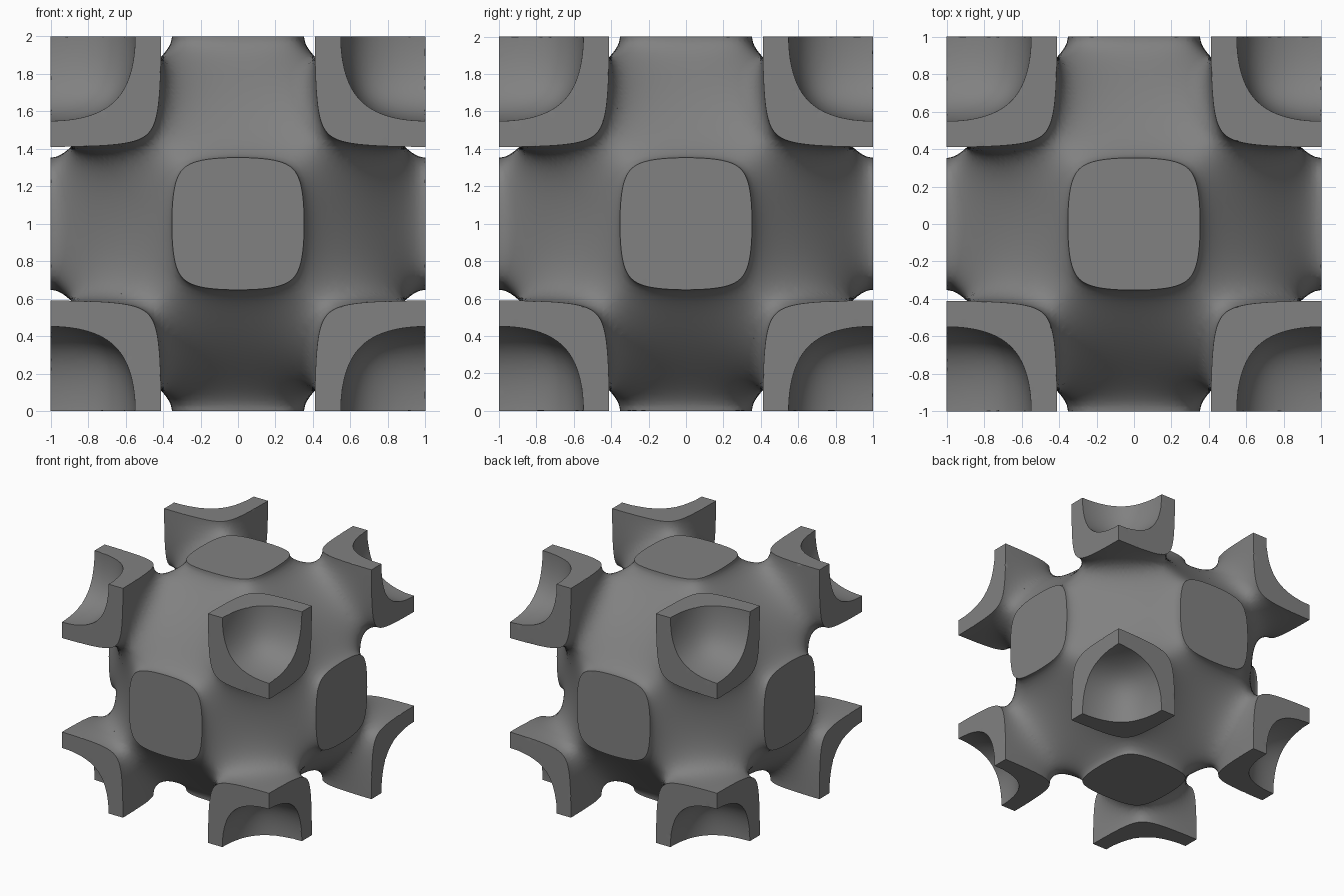
import bpy
import bmesh
from itertools import permutations, product
from math import cos, pi, radians
from mathutils import Vector

N = 36          # grid cells along one octant
WALL = 0.172    # half thickness of the sheet, in field units


def field(p):
    """Periodic field whose band around zero is the solid sheet."""
    a, b, c = (cos(pi * t) for t in p)
    return 0.6 * (a * b + b * c + c * a) + 0.4 * (a + b + c) + 0.25


def gradient(p):
    e = 0.001
    return Vector([field(p + d) - field(p - d)
                   for d in (Vector((e, 0, 0)), Vector((0, e, 0)), Vector((0, 0, e)))])


cube = bpy.data.objects.get("Cube")
if cube:
    bpy.data.objects.remove(cube)

bm = bmesh.new()
cache = {}
value = {g: field(Vector(g) / N) for g in product(range(N + 1), repeat=3)}


def grid_vert(g):
    if g not in cache:
        cache[g] = bm.verts.new(Vector(g) / N)
    return cache[g]


def crossing(g, h, level):
    """Vertex where the grid edge g-h meets a level of the field."""
    g, h = min(g, h), max(g, h)
    key = (g, h, level)
    if key not in cache:
        lo, hi = Vector(g) / N, Vector(h) / N
        side = value[g] > level
        for _ in range(14):
            mid = (lo + hi) / 2
            if (field(mid) > level) == side:
                lo = mid
            else:
                hi = mid
        cache[key] = bm.verts.new((lo + hi) / 2)
    return cache[key]


def add_face(verts, outward):
    face = bm.faces.new(verts)
    face.normal_update()
    if face.normal.dot(outward) < 0:
        face.normal_flip()


def slice_tetra(tet, level):
    """Part of the curved wall inside one tetrahedron."""
    high = [g for g in tet if value[g] > level]
    low = [g for g in tet if value[g] <= level]
    if not high or not low:
        return
    if len(high) == 2:
        (a, b), (c, d) = high, low
        edges = [(a, c), (a, d), (b, d), (b, c)]
    else:
        edges = [(g, h) for g in high for h in low]
    verts = [crossing(g, h, level) for g, h in edges]
    centre = sum((v.co for v in verts), Vector()) / len(verts)
    add_face(verts, gradient(centre) * (1 if level > 0 else -1))


def cap_triangle(tri, outward):
    """Part of the flat cut face inside one triangle."""
    verts = []
    for g, h in zip(tri, tri[1:] + tri[:1]):
        if abs(value[g]) < WALL:
            verts.append(grid_vert(g))
        for level in sorted((-WALL, WALL), reverse=value[g] > value[h]):
            if (value[g] > level) != (value[h] > level):
                verts.append(crossing(g, h, level))
    if len(verts) > 2:
        add_face(verts, outward)


def walk(start, order):
    """Corners met when stepping from start along the axes in order."""
    path = [start]
    for axis in order:
        g = list(path[-1])
        g[axis] += 1
        path.append(tuple(g))
    return path


# Curved walls of one octant
for cell in product(range(N), repeat=3):
    corners = [value[tuple(c + d for c, d in zip(cell, step))]
               for step in product((0, 1), repeat=3)]
    for level in (-WALL, WALL):
        if min(corners) <= level < max(corners):
            for order in permutations(range(3)):
                slice_tetra(walk(cell, order), level)

# Flat cut faces of one octant
for axis in range(3):
    others = [a for a in range(3) if a != axis]
    outward = Vector([float(a == axis) for a in range(3)])
    for i, j in product(range(N), repeat=2):
        start = [N, N, N]
        start[others[0]], start[others[1]] = i, j
        for order in permutations(others):
            cap_triangle(walk(tuple(start), order), outward)

mesh = bpy.data.meshes.new("lattice_cell")
bm.to_mesh(mesh)
bm.free()
lattice = bpy.data.objects.new("lattice_cell", mesh)
bpy.context.scene.collection.objects.link(lattice)
lattice.location.z = 1

# Mirror the octant into the whole cell
bpy.ops.object.select_all(action='DESELECT')
bpy.context.view_layer.objects.active = lattice
lattice.select_set(True)
mirror = lattice.modifiers.new("mirror", 'MIRROR')
mirror.use_axis = (True, True, True)
mirror.merge_threshold = 0.0001
bpy.ops.object.modifier_apply(modifier=mirror.name)

# Weld slivers
bm = bmesh.new()
bm.from_mesh(mesh)
bmesh.ops.remove_doubles(bm, verts=bm.verts, dist=0.004)
bm.to_mesh(mesh)
bm.free()

# Plain grey finish
grey = bpy.data.materials.new("mid_grey")
grey.use_nodes = True
colour = (0.22, 0.22, 0.22, 1)
grey.diffuse_color = colour
grey.node_tree.nodes["Principled BSDF"].inputs["Base Color"].default_value = colour
mesh.materials.append(grey)
bpy.ops.object.shade_smooth_by_angle(angle=radians(40))
